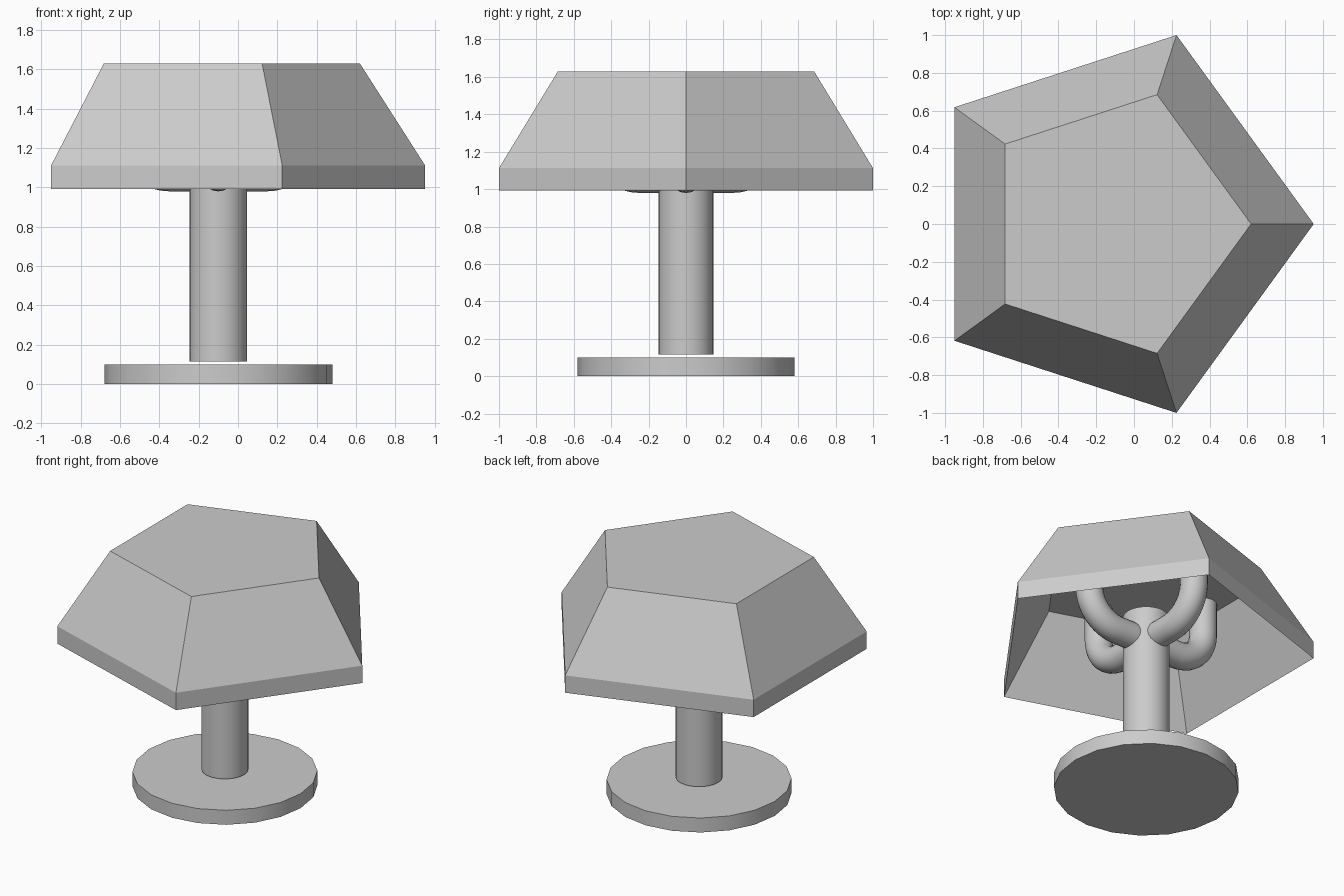
import bpy, bmesh
from math import cos, sin, pi, radians

if "Cube" in bpy.data.objects:
    bpy.data.objects.remove(bpy.data.objects["Cube"])

CX = -0.10  # common axis of all parts


def finish(bm, name, smooth=False):
    bmesh.ops.recalc_face_normals(bm, faces=bm.faces)
    mesh = bpy.data.meshes.new(name)
    bm.to_mesh(mesh)
    bm.free()
    obj = bpy.data.objects.new(name, mesh)
    bpy.context.collection.objects.link(obj)
    if smooth:
        bpy.ops.object.select_all(action='DESELECT')
        obj.select_set(True)
        bpy.context.view_layer.objects.active = obj
        bpy.ops.object.shade_smooth_by_angle(angle=radians(35))
    return obj


def lofted(name, sides, rings, smooth=False):
    """Stack of regular polygon rings (radius, z), capped at both ends."""
    bm = bmesh.new()
    loops = [[bm.verts.new((CX + r * cos(2 * pi * i / sides),
                            r * sin(2 * pi * i / sides), z))
              for i in range(sides)] for r, z in rings]
    for a, b in zip(loops, loops[1:]):
        for i in range(sides):
            j = (i + 1) % sides
            bm.faces.new((a[i], a[j], b[j], b[i]))
    bm.faces.new(loops[0])
    bm.faces.new(loops[-1])
    return finish(bm, name, smooth)


def bent_arm(name, angle):
    """Tube leaving the pole sideways, then bending up to the shade."""
    radius, bend, straight, z0, sides = 0.0875, 0.22, 0.245, 1.067, 20
    path = [(0.05, z0, 0)]
    for k in range(11):
        a = pi / 2 * k / 10
        path.append((straight + bend * sin(a), z0 + bend * (1 - cos(a)), a))
    path.append((straight + bend, 1.515, pi / 2))
    bm = bmesh.new()
    loops = []
    for d, z, a in path:
        ring = []
        for i in range(sides):
            t = 2 * pi * i / sides
            u, v = radius * cos(t), radius * sin(t)
            r = d - u * sin(a)
            ring.append(bm.verts.new((CX + r * cos(angle) - v * sin(angle),
                                      r * sin(angle) + v * cos(angle),
                                      z + u * cos(a))))
        loops.append(ring)
    for a, b in zip(loops, loops[1:]):
        for i in range(sides):
            j = (i + 1) % sides
            bm.faces.new((a[i], a[j], b[j], b[i]))
    bm.faces.new(loops[0])
    bm.faces.new(loops[-1])
    return finish(bm, name, True)


# Base disc and pole
lofted("base", 20, [(0.58, 0), (0.58, 0.10)], True)
lofted("pole", 32, [(0.147, 0.115), (0.147, 1.24)], True)

# Hollow five-sided shade: inner ceiling, rim, outer slope, top
lofted("shade", 5, [(0.72, 1.51), (1.0515, 0.992), (1.0515, 1.112), (0.72, 1.63)])

# Four arms holding the shade
for n in range(4):
    bent_arm(f"arm_{n + 1}", n * pi / 2)
